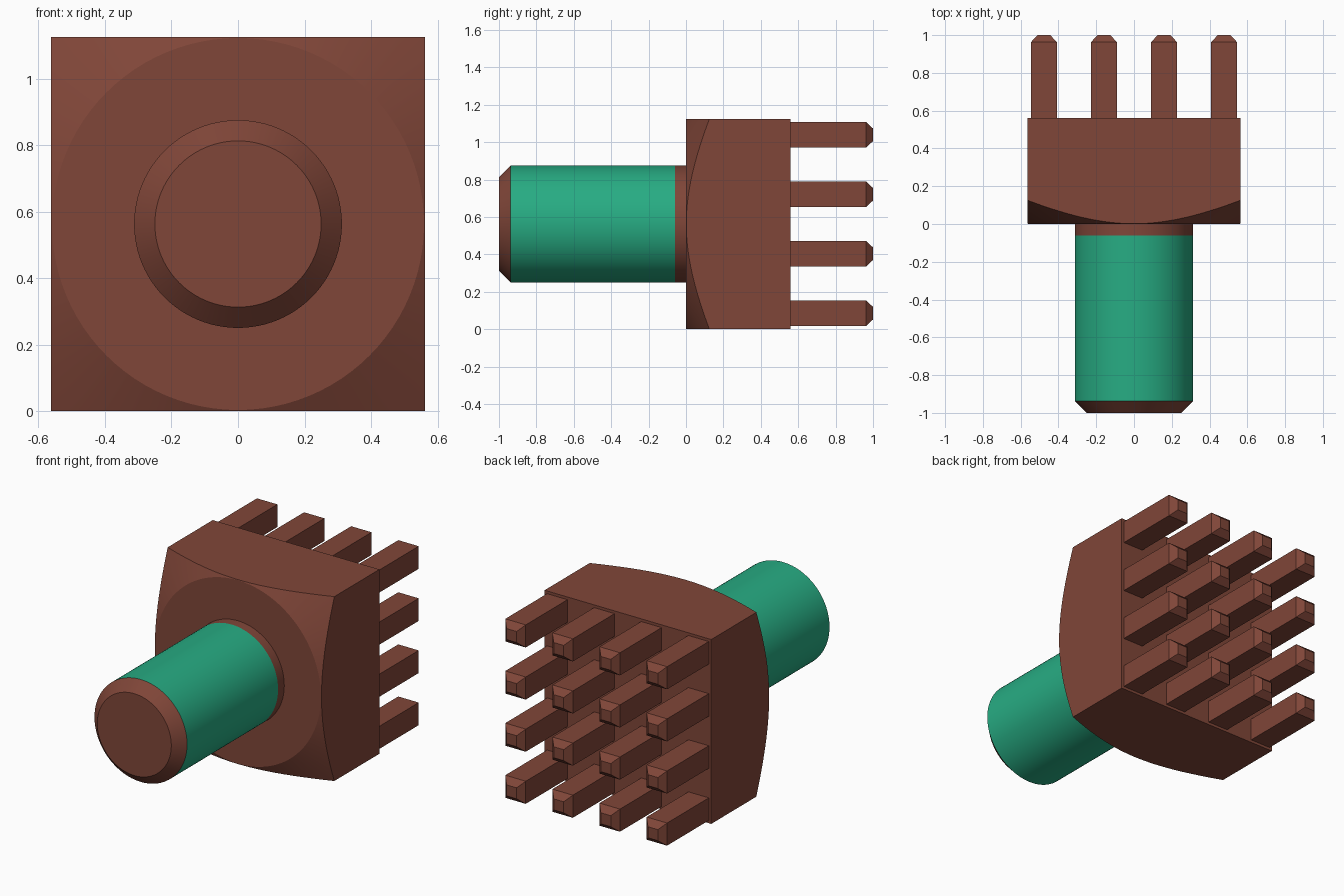
import bpy, bmesh, math

if "Cube" in bpy.data.objects:
    bpy.data.objects.remove(bpy.data.objects["Cube"])

HALF = 0.5625            # half the block width, also the axis height
BLOCK_BACK = 0.56
RADIUS = 0.3125
SEGMENTS = 96


def make_material(name, colour):
    mat = bpy.data.materials.new(name)
    mat.use_nodes = True
    mat.diffuse_color = colour
    mat.node_tree.nodes["Principled BSDF"].inputs["Base Color"].default_value = colour
    return mat


brown = make_material("red_brown", (0.216, 0.061, 0.04, 1))
green = make_material("sea_green", (0.0203, 0.413, 0.227, 1))


def ring(bm, point):
    """Ring of vertices about the y axis; point(angle) gives radius and y."""
    verts = []
    for i in range(SEGMENTS):
        a = 2 * math.pi * i / SEGMENTS
        r, y = point(a)
        verts.append(bm.verts.new((r * math.cos(a), y, HALF + r * math.sin(a))))
    return verts


def loft(bm, rings):
    for lower, upper in zip(rings, rings[1:]):
        for i in range(SEGMENTS):
            j = (i + 1) % SEGMENTS
            bm.faces.new((lower[i], lower[j], upper[j], upper[i]))
    bm.faces.new(rings[0])
    bm.faces.new(rings[-1])


def finish(bm, name, materials, smooth=True):
    bmesh.ops.recalc_face_normals(bm, faces=bm.faces[:])
    mesh = bpy.data.meshes.new(name)
    bm.to_mesh(mesh)
    bm.free()
    obj = bpy.data.objects.new(name, mesh)
    bpy.context.collection.objects.link(obj)
    for mat in materials:
        mesh.materials.append(mat)
    if smooth:
        bpy.ops.object.select_all(action='DESELECT')
        obj.select_set(True)
        bpy.context.view_layer.objects.active = obj
        bpy.ops.object.shade_smooth_by_angle(angle=math.radians(22))
    return obj


# Square block whose front corners are turned down to a shallow cone
FLAT = HALF - 0.003


def square(a):
    return HALF / max(abs(math.cos(a)), abs(math.sin(a)))


bm = bmesh.new()
loft(bm, [
    ring(bm, lambda a: (FLAT, 0)),
    ring(bm, lambda a: (square(a), 0.53 * (square(a) - FLAT))),
    ring(bm, lambda a: (square(a), BLOCK_BACK)),
])
finish(bm, "block", [brown])

# Round shaft: chamfered brown tip, green sleeve, brown collar
bm = bmesh.new()
profile = [(0.25, -1), (RADIUS, -0.9375), (RADIUS, -0.06), (RADIUS, 0.01)]
loft(bm, [ring(bm, lambda a, p=p: p) for p in profile])
for face in bm.faces:
    if len(face.verts) == 4 and -0.9 < face.calc_center_median().y < -0.1:
        face.material_index = 1
finish(bm, "shaft", [brown, green])

# Grid of square pins with chamfered tips
PITCH, PIN, TIP = 0.318, 0.069, 0.0335


def add_pin(bm, x, z):
    loops = [[bm.verts.new((x + sx * h, y, z + sz * h))
              for sx, sz in ((-1, -1), (1, -1), (1, 1), (-1, 1))]
             for h, y in ((PIN, BLOCK_BACK - 0.01), (PIN, 0.9625), (TIP, 1))]
    for low, high in zip(loops, loops[1:]):
        for i in range(4):
            j = (i + 1) % 4
            bm.faces.new((low[i], low[j], high[j], high[i]))
    bm.faces.new(loops[0])
    bm.faces.new(loops[-1])


for row in range(4):
    for col in range(4):
        bm = bmesh.new()
        add_pin(bm, (col - 1.5) * PITCH, HALF + (row - 1.5) * PITCH)
        finish(bm, f"pin_row{row + 1}_column{col + 1}", [brown], smooth=False)
